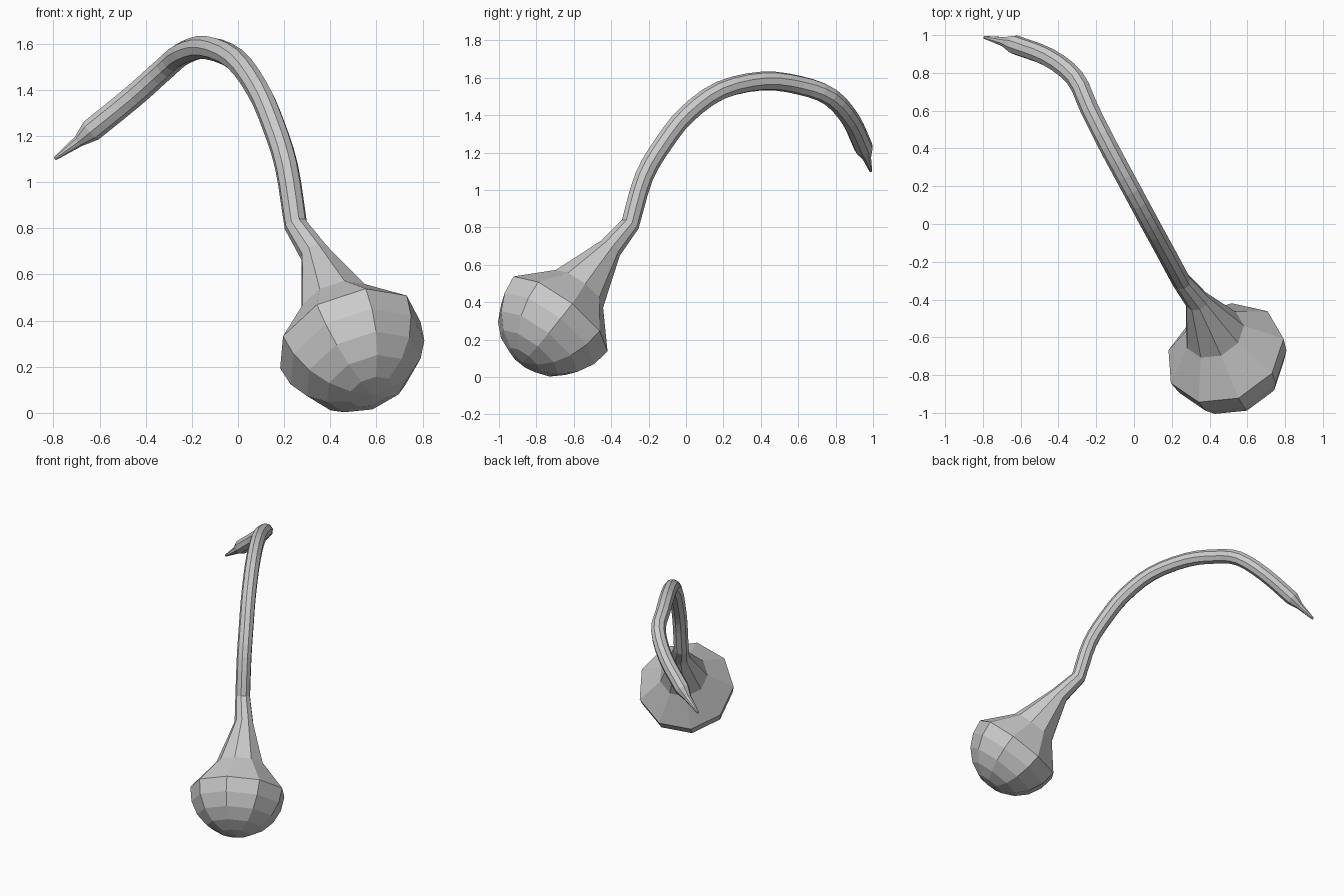
import bpy, bmesh, math
from mathutils import Vector

if "Cube" in bpy.data.objects:
    bpy.data.objects.remove(bpy.data.objects["Cube"])

SIDES = 9
C = Vector((0.481, -0.684, 0.326))             # centre of the bulb rim
N = Vector((-0.305, 0.58, 0.755)).normalized()  # bulb axis, towards the stem
R = 0.327                                      # bulb radius

# Stations along the tool: (centre, radius), starting at the bulb pole
stations = []
for i in range(5):                             # half-round bulb
    a = math.radians(90 - 18 * i)
    stations.append((C - N * R * math.sin(a), max(R * math.cos(a), 0.001)))
stations.append((C, R))                        # rim
for h, r in ((0.185, 0.165), (0.33, 0.115), (0.48, 0.065)):   # collar
    stations.append((C + N * h, r))
stem_start = len(stations)

# Curved stem, smoothed through a few points
path = [Vector(p) for p in (
    (0.25, -0.30, 0.815), (0.21, -0.226, 1.07), (0.153, -0.12, 1.25),
    (0.087, 0.0, 1.40), (-0.01, 0.18, 1.53), (-0.134, 0.41, 1.583),
    (-0.235, 0.61, 1.56), (-0.31, 0.77, 1.50), (-0.45, 0.88, 1.375),
    (-0.635, 0.95, 1.225))]


def catmull(a, b, c, d, t):
    return 0.5 * (2 * b + (c - a) * t + (2 * a - 5 * b + 4 * c - d) * t ** 2
                  + (3 * b - a - 3 * c + d) * t ** 3)


ext = [2 * path[0] - path[1]] + path + [2 * path[-1] - path[-2]]
for i in range(len(path) - 1):
    for k in range(3):
        stations.append((catmull(*ext[i:i + 4], k / 3), 0.051))
stations.append((path[-1], 0.051))
stem_end = len(stations) - 1

# Drawn-out point
stations.append((Vector((-0.69, 0.965, 1.178)), 0.026))
stations.append((Vector((-0.793, 0.988, 1.102)), 0.008))

# Rings of vertices carried along the path without twisting
rings = []
u = Vector((0.073, -0.24, 0.214))
for i, (p, r) in enumerate(stations):
    if i < stem_start:
        t = N
    else:
        before = stations[i - 1][0]
        after = stations[min(i + 1, len(stations) - 1)][0]
        t = ((p - before).normalized() + (after - p).normalized()).normalized()
    u = (u - t * u.dot(t)).normalized()
    v = t.cross(u)
    rings.append([p + r * (u * math.cos(2 * math.pi * k / SIDES)
                           + v * math.sin(2 * math.pi * k / SIDES))
                  for k in range(SIDES)])


def loft(name, part, cap_start=False, cap_end=False):
    bm = bmesh.new()
    vs = [[bm.verts.new(co) for co in ring] for ring in part]
    for a, b in zip(vs, vs[1:]):
        for k in range(SIDES):
            j = (k + 1) % SIDES
            bm.faces.new((a[k], a[j], b[j], b[k]))
    if cap_start:
        bm.faces.new(vs[0][::-1])
    if cap_end:
        bm.faces.new(vs[-1])
    me = bpy.data.meshes.new(name)
    bm.to_mesh(me)
    bm.free()
    bpy.context.collection.objects.link(bpy.data.objects.new(name, me))


loft("bulb_and_collar", rings[:stem_start + 1], cap_start=True)
loft("curved_stem", rings[stem_start:stem_end + 1])
loft("pointed_tip", rings[stem_end:], cap_end=True)
